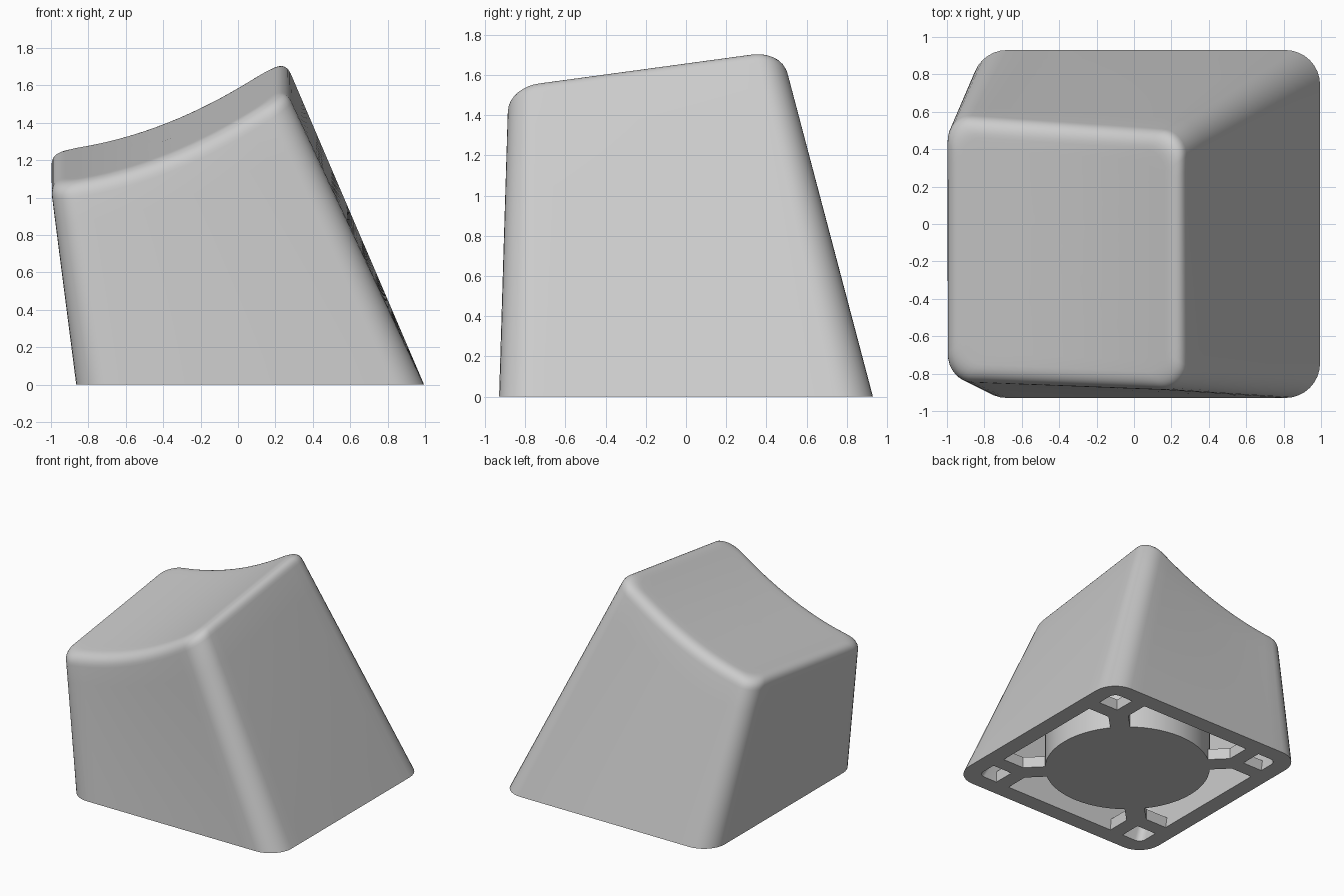
import bpy, bmesh, math
from mathutils import Vector

if "Cube" in bpy.data.objects:
    bpy.data.objects.remove(bpy.data.objects["Cube"], do_unlink=True)

# one plain grey plastic
grey = bpy.data.materials.new("grey plastic")
grey.use_nodes = True
grey.diffuse_color = (0.6, 0.6, 0.6, 1)
grey.node_tree.nodes["Principled BSDF"].inputs["Base Color"].default_value = (0.6, 0.6, 0.6, 1)

CX = 0.065                                              # middle of the foot
BASE = [(-0.865, -0.93), (0.995, -0.93), (0.995, 0.93), (-0.865, 0.93)]
TOP = [(-1.005, -0.835), (0.25, -0.89), (0.25, 0.48), (-1.005, 0.565)]
FILLET = 0.085


def finish(name, bm, angle=35):
    bmesh.ops.recalc_face_normals(bm, faces=bm.faces)
    mesh = bpy.data.meshes.new(name)
    bm.to_mesh(mesh)
    bm.free()
    mesh.materials.append(grey)
    obj = bpy.data.objects.new(name, mesh)
    bpy.context.collection.objects.link(obj)
    bpy.ops.object.select_all(action='DESELECT')
    obj.select_set(True)
    bpy.context.view_layer.objects.active = obj
    bpy.ops.object.shade_smooth_by_angle(angle=math.radians(angle))
    return obj


def rounded_square(radius, arc=8, side=14):
    """Outline of the square from -1 to 1 with round corners."""
    pts = []
    for k in range(4):
        a0 = math.pi * (k / 2 + 1)
        c = Vector((math.cos(a0 + math.pi / 4), math.sin(a0 + math.pi / 4))) * math.sqrt(2) * (1 - radius)
        for i in range(arc + 1):
            a = a0 + math.pi / 2 * i / arc
            pts.append(c + radius * Vector((math.cos(a), math.sin(a))))
        along = Vector((-math.sin(a0), math.cos(a0))).to_3d().cross(Vector((0, 0, -1))).to_2d()
        along = Vector((math.cos(k * math.pi / 2), math.sin(k * math.pi / 2)))
        start = pts[-1]
        pts += [start + along * 2 * (1 - radius) * j / side for j in range(1, side)]
    return pts


def on_quad(p, quad):
    s, t = (p.x + 1) / 2, (p.y + 1) / 2
    a, b, c, d = [Vector(q) for q in quad]
    return (a * (1 - s) + b * s) * (1 - t) + (d * (1 - s) + c * s) * t


def dish(p):
    return 0.136 * (p.y - 0.4) + 0.247 * p.x ** 2 + 0.591 * p.x + 1.582


def top_ring(outline, scale, drop=0):
    flat = [on_quad(p * scale, TOP) for p in outline]
    return [Vector((p.x, p.y, dish(p) - drop)) for p in flat]


def foot_ring(outline, scale):
    return [on_quad(p * scale, BASE).to_3d() for p in outline]


# shell: dished top, rolled edge, leaning walls, rim and cavity as one skin
outer, inner = rounded_square(0.2), rounded_square(0.07)
edge, foot = top_ring(outer, 1), foot_ring(outer, 1)
inset = top_ring(outer, 1 - FILLET / 0.64)
below = [e + (f - e).normalized() * FILLET for e, f in zip(edge, foot)]
rings = [top_ring(outer, (1 - FILLET / 0.64) * i / 10) for i in range(1, 10)]
for i in range(9):
    t = i / 8
    rings.append([a * (1 - t) ** 2 + b * 2 * t * (1 - t) + c * t * t
                  for a, b, c in zip(inset, edge, below)])
rings += [[b.lerp(f, i / 8) for b, f in zip(below, foot)] for i in range(1, 9)]
rings += [foot_ring(inner, 0.855)]
rings += [top_ring(inner, 0.78 * i / 4, 0.2) for i in (4, 3, 2, 1)]

bm = bmesh.new()
loops = [[bm.verts.new(p) for p in ring] for ring in rings]
n = len(outer)
for lo, hi in zip(loops, loops[1:]):
    for i in range(n):
        bm.faces.new((lo[i], lo[(i + 1) % n], hi[(i + 1) % n], hi[i]))
bm.faces.new(loops[0])
bm.faces.new(loops[-1])
finish("cap_shell", bm)

# round boss under the cap
bm = bmesh.new()
bmesh.ops.create_cone(bm, cap_ends=True, segments=64, radius1=0.62, radius2=0.62, depth=0.4)
bmesh.ops.translate(bm, verts=bm.verts, vec=(CX, 0, 0.2))
finish("centre_boss", bm)


def bar(bm, p, q, width, height=0.09):
    p, q = Vector(p), Vector(q)
    w = (q - p).normalized().orthogonal() * width / 2
    low = [bm.verts.new((v.x + CX, v.y, 0)) for v in (p - w, q - w, q + w, p + w)]
    high = [bm.verts.new(v.co + Vector((0, 0, height))) for v in low]
    bm.faces.new(low)
    bm.faces.new(high)
    for i in range(4):
        j = (i + 1) % 4
        bm.faces.new((low[i], low[j], high[j], high[i]))


# forked braces from the boss to the walls at each corner
J = 0.56
for side_x, x in (("right", -1), ("left", 1)):
    for side_y, y in (("front", -1), ("back", 1)):
        bm = bmesh.new()
        bar(bm, (0.42 * x, 0.42 * y), (J * x, J * y), 0.15)
        bar(bm, ((J - 0.06) * x, J * y), (0.82 * x, J * y), 0.12)
        bar(bm, (J * x, (J - 0.06) * y), (J * x, 0.82 * y), 0.12)
        finish(f"{side_y}_{side_x}_brace", bm)
